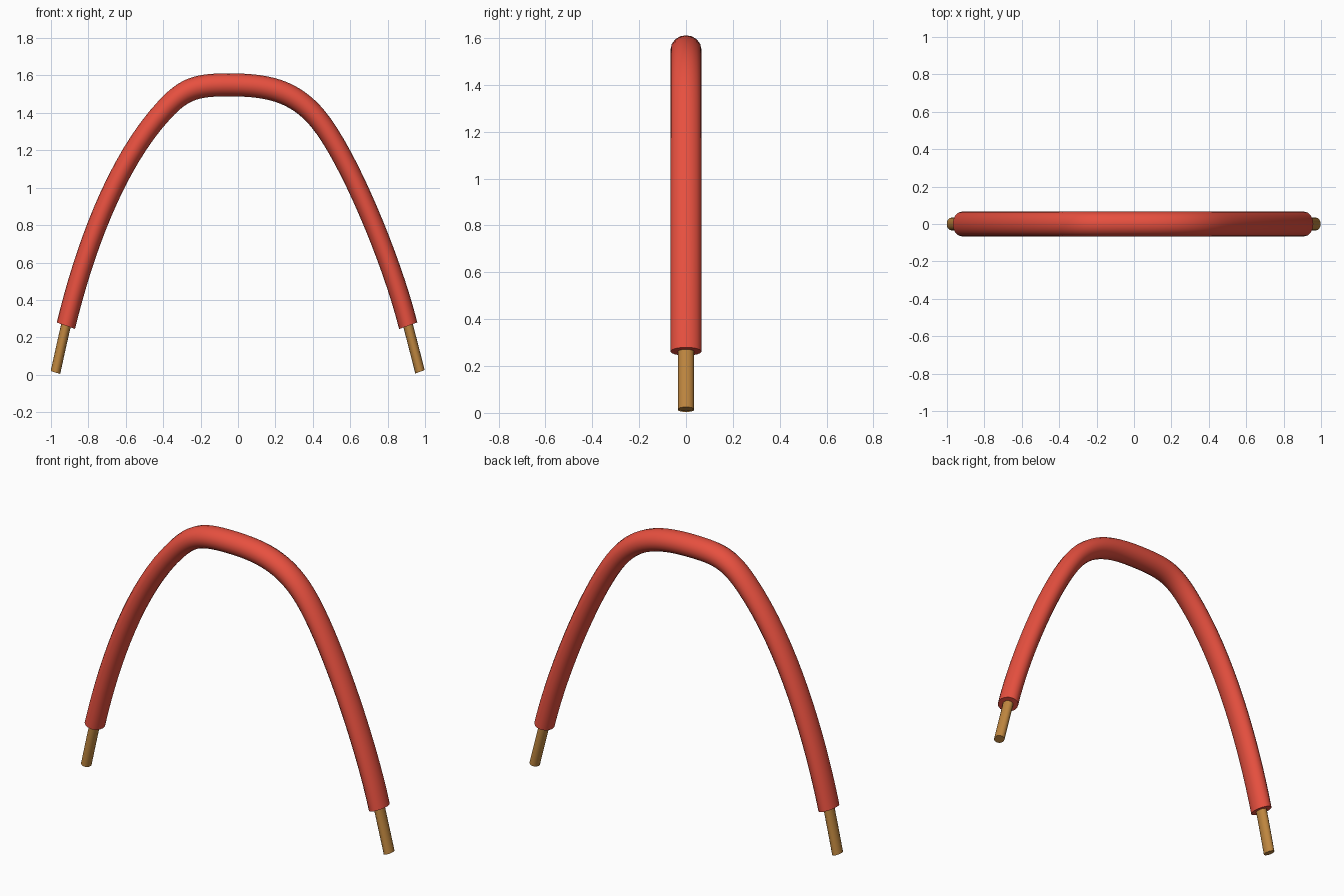
import bpy
from mathutils import Vector

if "Cube" in bpy.data.objects:
    bpy.data.objects.remove(bpy.data.objects["Cube"])

SCALE = Vector((0.77, 1.0, 0.93))   # the arch is squashed, so the section is slightly oval


def material(name, rgb):
    m = bpy.data.materials.new(name)
    m.diffuse_color = (*rgb, 1)
    m.use_nodes = True
    m.node_tree.nodes["Principled BSDF"].inputs["Base Color"].default_value = m.diffuse_color
    return m


def cable(name, knots, radius, mat):
    """Round swept solid; knots are (x, z, handle dx, dz, in length, out length)."""
    cu = bpy.data.curves.new(name, 'CURVE')
    cu.dimensions = '3D'
    cu.bevel_depth = radius
    cu.bevel_resolution = 6
    cu.resolution_u = 16
    cu.use_fill_caps = True
    sp = cu.splines.new('BEZIER')
    sp.bezier_points.add(len(knots) - 1)
    for bp, (x, z, dx, dz, a, b) in zip(sp.bezier_points, knots):
        p = Vector((x / SCALE.x, 0, z / SCALE.z))
        d = Vector((dx / SCALE.x, 0, dz / SCALE.z))
        bp.handle_left_type = bp.handle_right_type = 'FREE'
        bp.co, bp.handle_left, bp.handle_right = p, p - d * a, p + d * b
    ob = bpy.data.objects.new(name, cu)
    bpy.context.collection.objects.link(ob)
    ob.scale = SCALE
    # turn into a mesh with smooth sides and sharp end rims
    bpy.ops.object.select_all(action='DESELECT')
    bpy.context.view_layer.objects.active = ob
    ob.select_set(True)
    bpy.ops.object.convert(target='MESH')
    ob = bpy.context.object
    bpy.ops.object.mode_set(mode='EDIT')
    bpy.ops.mesh.select_all(action='SELECT')
    bpy.ops.mesh.remove_doubles(threshold=0.0005)
    bpy.ops.mesh.normals_make_consistent(inside=False)
    bpy.ops.object.mode_set(mode='OBJECT')
    bpy.ops.object.shade_smooth_by_angle()
    ob.data.materials.clear()
    ob.data.materials.append(mat)
    return ob


# arch path shared by both parts
arch = [
    (-0.92, 0.262, 0.24, 1.0, 0.0, 0.38),
    (-0.39, 1.42, 0.75, 0.80, 0.36, 0.14),
    (-0.05, 1.55, 1.0, 0.0, 0.17, 0.20),
    (0.43, 1.365, 0.72, -0.88, 0.18, 0.22),
    (0.91, 0.262, 0.25, -1.0, 0.36, 0.0),
]

# red insulation sleeve
cable("insulation_sleeve", arch, 0.066, material("red_insulation", (0.80, 0.08, 0.05)))

# copper core, running through the sleeve and sticking out at both ends
start = (-0.976, 0.012, 0.22, 1.0, 0.0, 0.08)
end = (0.973, 0.016, 0.25, -1.0, 0.08, 0.0)
core = [start, (*arch[0][:4], 0.08, arch[0][5]), *arch[1:-1],
        (*arch[-1][:5], 0.08), end]
cable("copper_core", core, 0.034, material("copper", (0.52, 0.24, 0.05)))
